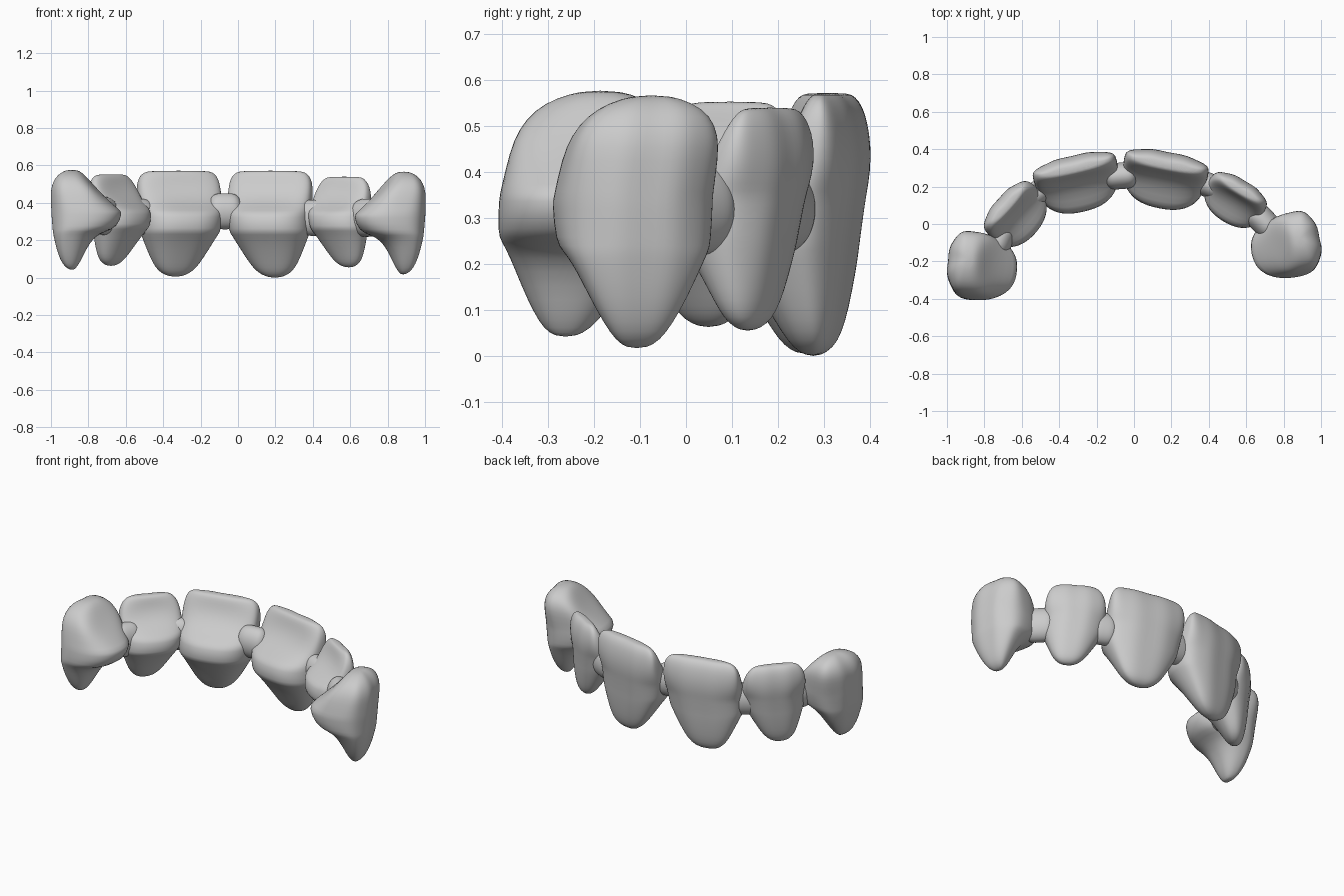
import bpy, bmesh, math
from mathutils import Vector

cube = bpy.data.objects.get("Cube")
if cube:
    bpy.data.objects.remove(cube)

grey = bpy.data.materials.new("matte_grey")
grey.use_nodes = True
grey.diffuse_color = (0.6, 0.6, 0.6, 1)
grey.node_tree.nodes["Principled BSDF"].inputs["Base Color"].default_value = (0.6, 0.6, 0.6, 1)

SIDES = 32


def power(v, e):
    return math.copysign(abs(v) ** e, v)


def loft(name, rings):
    """Skin a stack of rings, cap both ends and smooth the result."""
    bm = bmesh.new()
    rows = [[bm.verts.new(p) for p in ring] for ring in rings]
    for a, b in zip(rows, rows[1:]):
        for i in range(SIDES):
            j = (i + 1) % SIDES
            bm.faces.new((a[i], a[j], b[j], b[i]))
    bm.faces.new(rows[0])
    bm.faces.new(rows[-1])
    bmesh.ops.recalc_face_normals(bm, faces=bm.faces)
    for f in bm.faces:
        f.smooth = True
    mesh = bpy.data.meshes.new(name)
    bm.to_mesh(mesh)
    bm.free()
    mesh.materials.append(grey)
    obj = bpy.data.objects.new(name, mesh)
    bpy.context.collection.objects.link(obj)
    rounding = obj.modifiers.new("rounding", "SUBSURF")
    rounding.levels = rounding.render_levels = 1


# Profile rows: height, half width, outer face, inner face (all as fractions)
INCISOR = [
    (0, .12, .30, .38), (.03, .33, .21, .47), (.09, .49, .16, .55),
    (.18, .63, .12, .65), (.33, .82, .08, .83), (.41, .92, .065, .95),
    (.44, .95, .06, 1), (.58, .98, .03, .98), (.62, .99, .02, .91),
    (.70, 1, 0, .68), (.80, 1, 0, .53), (.89, .98, .03, .44),
    (.95, .92, .07, .38), (.985, .82, .12, .33), (1, .66, .17, .28)]
CANINE = [
    (0, .12, .28, .33), (.03, .28, .20, .37), (.10, .44, .14, .43),
    (.20, .62, .09, .49), (.33, .82, .05, .60), (.385, .92, .035, .76),
    (.42, .97, .03, .92), (.57, 1, .01, 1), (.60, .99, .01, .95),
    (.75, .97, 0, .77), (.84, .92, .01, .65), (.92, .78, .06, .53),
    (.97, .53, .13, .44), (1, .22, .21, .35)]


def tooth(name, profile, origin, facing, half, depth, low, high,
          root_lean=0, top_lean=0, corner=.8, bulge=.38, rounded=0):
    """D-shaped sections; origin is the middle of the outer face."""
    a = math.radians(facing)
    out = Vector((math.cos(a), math.sin(a), 0))
    side = Vector((math.sin(a), -math.cos(a), 0))
    rings = []
    for t, w, front, back in profile:
        mid = front + (back - front) * bulge
        upper = max(0, (t - .6) / .4)
        scoop = math.sin(upper * math.pi)
        w *= 1 - rounded * upper ** 3
        lean = root_lean * max(0, 1 - t / .6) + top_lean * upper
        ring = []
        for i in range(SIDES):
            th = math.tau * i / SIDES
            c, s = math.cos(th), math.sin(th)
            x = power(c, corner) * w
            if s >= 0:
                d = mid - (mid - front) * power(s, .85)
                d += .01 * math.cos(x * 9) * s * min(1, t * 2)
            else:
                # Marginal ridges frame a shallow bowl
                d = mid + (back - mid) * abs(s) ** (.9 - .35 * scoop)
                d -= .07 * scoop * abs(s) ** 3
            p = Vector((*origin, 0)) + side * (x * half + lean) - out * d * depth
            p.z = low + (high - low) * t
            ring.append(p)
        rings.append(ring)
    loft(name, rings)


tooth("left_central_incisor", INCISOR, (.187, .385), 79, .23, .31, 0, .572, .03)
tooth("right_central_incisor", INCISOR, (-.333, .365), 103, .23, .31, .005, .572, -.025)
tooth("left_lateral_incisor", INCISOR, (.597, .23), 59, .172, .25, .055, .54,
      .045, 0, .92, .5, .2)
tooth("right_lateral_incisor", INCISOR, (-.725, .137), 138, .182, .275, .063, .553,
      -.035, 0, .92, .5, .2)
tooth("left_canine", CANINE, (.997, -.083), 12, .172, .385, .017, .567,
      0, -.03, .85)
tooth("right_canine", CANINE, (-.999, -.21), 174, .178, .385, .042, .577,
      -.04, .035, .85)


def connector(name, start, end, height, thick, z):
    """Oval bridge whose narrowed ends are buried in two teeth."""
    a, b = Vector((*start, z)), Vector((*end, z))
    across = (b - a).cross(Vector((0, 0, 1))).normalized()
    rings = []
    for k in range(9):
        u = k / 8
        swell = math.sqrt(1.04 - (2 * u - 1) ** 4)
        ring = []
        for i in range(SIDES):
            th = math.tau * i / SIDES
            p = a.lerp(b, u) + across * math.cos(th) * thick * swell
            p.z += math.sin(th) * height * swell
            ring.append(p)
        rings.append(ring)
    loft(name, rings)


connector("midline_connector", (-.17, .25), (.03, .265), .095, .07, .355)
connector("left_inner_connector", (.32, .24), (.49, .17), .095, .065, .32)
connector("left_outer_connector", (.62, .09), (.76, -.06), .10, .07, .32)
connector("right_inner_connector", (-.45, .21), (-.61, .10), .095, .065, .325)
connector("right_outer_connector", (-.68, .01), (-.75, -.17), .10, .07, .33)
